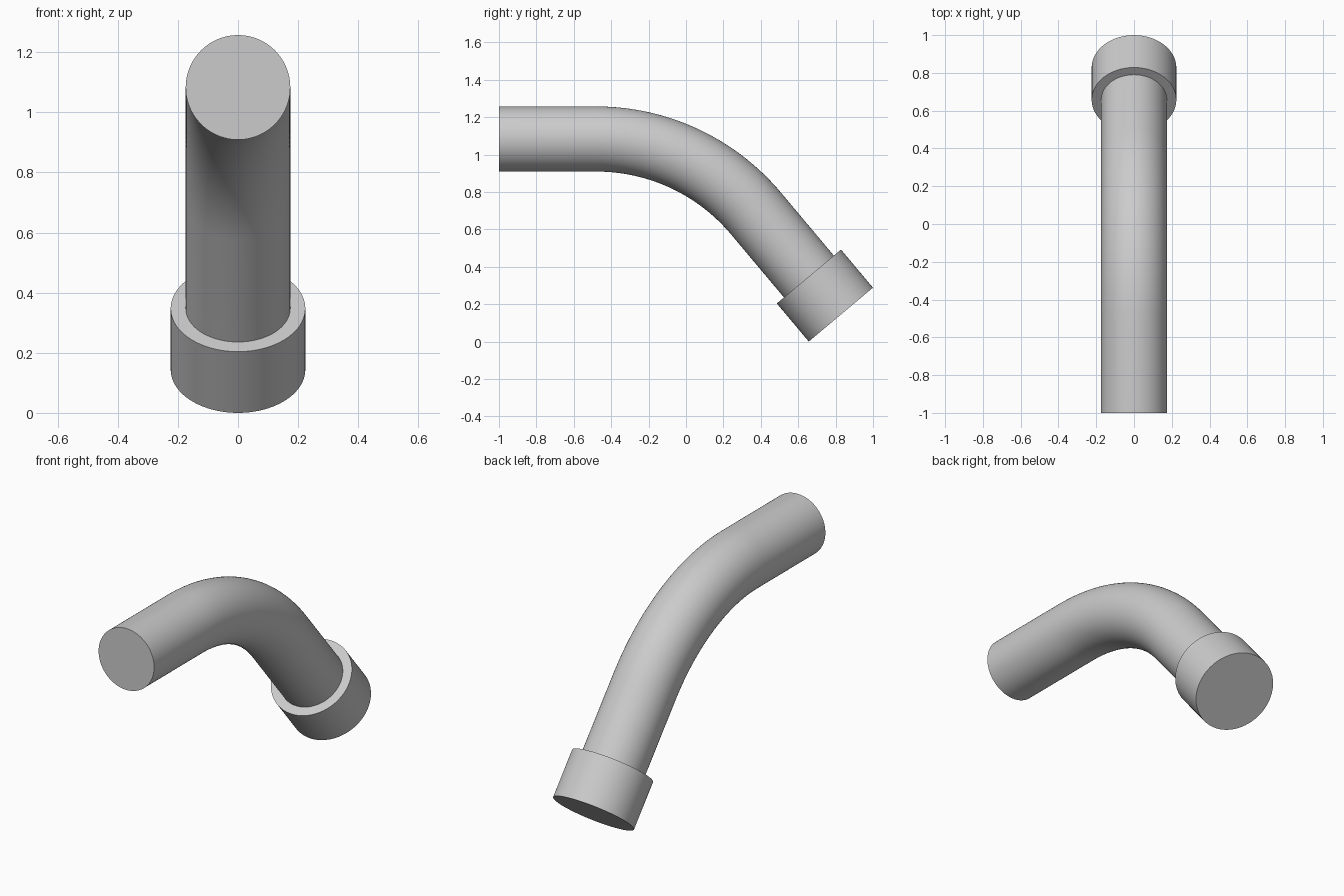
import bpy, bmesh
from math import sin, cos, tan, pi, radians
from mathutils import Vector

cube = bpy.data.objects.get("Cube")
if cube:
    bpy.data.objects.remove(cube, do_unlink=True)

PIPE_R, COLLAR_R, COLLAR_LEN = 0.174, 0.224, 0.266
BEND = radians(50)
BEND_R, BEND_Y, AXIS_Z = 1.115, -0.48, 1.083
SIDES, STEPS = 96, 32

grey = bpy.data.materials.new("plain grey")
grey.use_nodes = True
colour = (0.6, 0.6, 0.6, 1)
grey.diffuse_color = colour
grey.node_tree.nodes["Principled BSDF"].inputs["Base Color"].default_value = colour


def sweep(name, stations, radius):
    """Capped round tube through (centre, downward angle) stations."""
    bm = bmesh.new()
    rings = []
    for centre, a in stations:
        up = Vector((0, sin(a), cos(a)))
        side = Vector((1, 0, 0))
        rings.append([bm.verts.new(centre + radius * (side * cos(t) + up * sin(t)))
                      for t in (2 * pi * i / SIDES for i in range(SIDES))])
    for r, s in zip(rings, rings[1:]):
        for i in range(SIDES):
            j = (i + 1) % SIDES
            bm.faces.new((r[i], r[j], s[j], s[i]))
    bm.faces.new(rings[0])
    bm.faces.new(rings[-1])
    bmesh.ops.recalc_face_normals(bm, faces=bm.faces)
    mesh = bpy.data.meshes.new(name)
    bm.to_mesh(mesh)
    bm.free()
    mesh.materials.append(grey)
    obj = bpy.data.objects.new(name, mesh)
    bpy.context.collection.objects.link(obj)
    bpy.ops.object.select_all(action='DESELECT')
    obj.select_set(True)
    bpy.context.view_layer.objects.active = obj
    bpy.ops.object.shade_smooth_by_angle(angle=radians(30))
    return obj


# Centre line: straight run, circular bend, straight run down into the collar
direction = Vector((0, cos(BEND), -sin(BEND)))
end = Vector((0, 0.828, 0.144))
collar_top = end - direction * COLLAR_LEN

stations = [(Vector((0, -1, AXIS_Z)), 0)]
for i in range(STEPS + 1):
    a = BEND * i / STEPS
    stations.append((Vector((0, BEND_Y + BEND_R * sin(a),
                             AXIS_Z - BEND_R * (1 - cos(a)))), a))
stations.append((collar_top + direction * 0.02, BEND))

sweep("bent_pipe", stations, PIPE_R)

# Wider end collar
sweep("end_collar", [(collar_top, BEND), (end, BEND)], COLLAR_R)
